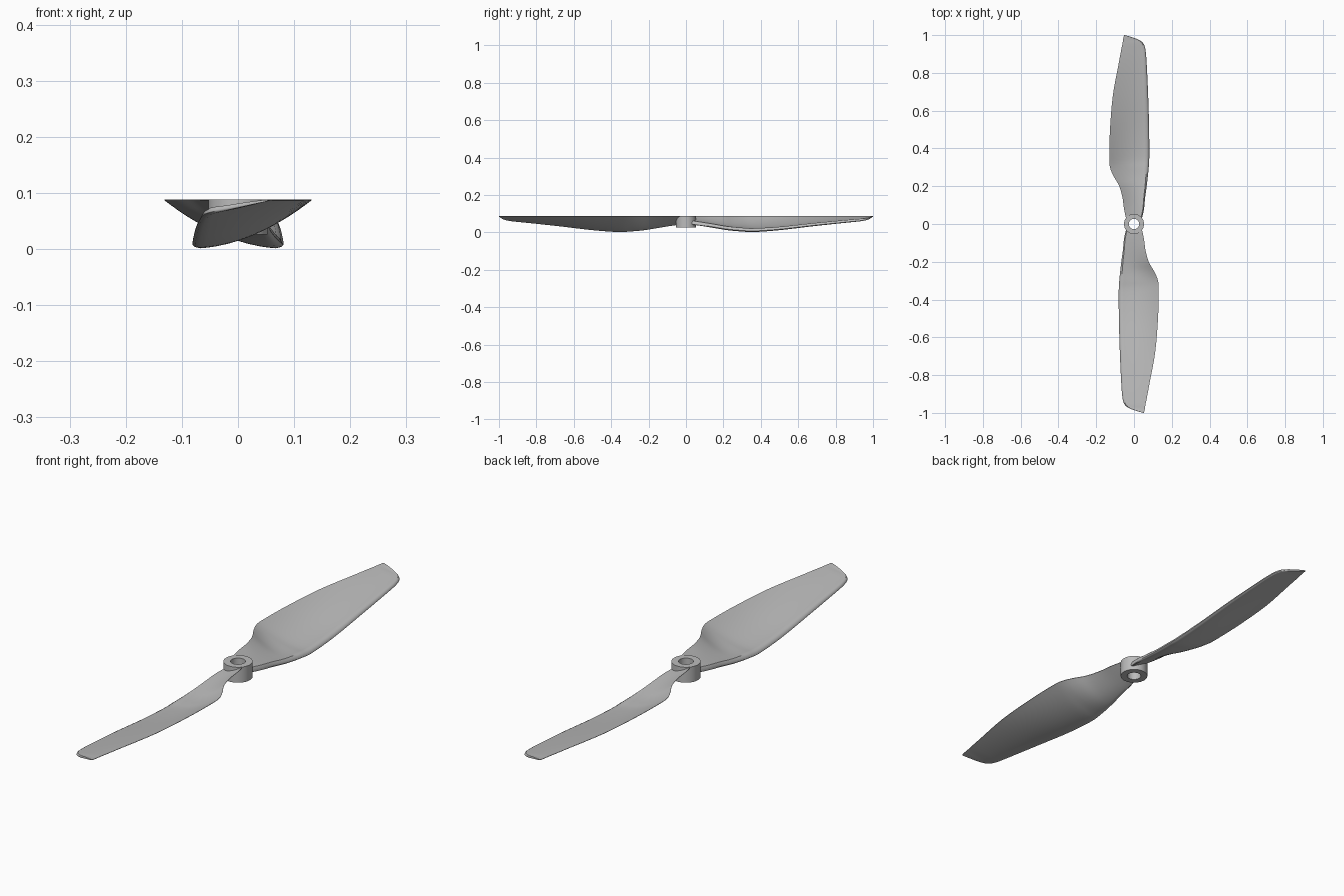
import bpy
import bmesh
import math

default_cube = bpy.data.objects.get("Cube")
if default_cube:
    bpy.data.objects.remove(default_cube, do_unlink=True)

# Single grey plastic
grey = bpy.data.materials.new("grey plastic")
grey.use_nodes = True
colour = (0.5, 0.5, 0.5, 1.0)
grey.diffuse_color = colour
grey.node_tree.nodes["Principled BSDF"].inputs["Base Color"].default_value = colour

HUB_RADIUS, HOLE_RADIUS = 0.053, 0.027
HUB_BOTTOM, HUB_TOP = 0.026, 0.088

# Blade stations: y, trailing x, leading x, leading z, thickness, camber power
STATIONS = [
    (0.03, -0.042, 0.042, 0.040, 0.020, 1.2),
    (0.08, -0.053, 0.053, 0.033, 0.020, 1.3),
    (0.14, -0.061, 0.059, 0.024, 0.020, 1.5),
    (0.20, -0.078, 0.067, 0.014, 0.020, 1.7),
    (0.25, -0.106, 0.073, 0.008, 0.020, 1.9),
    (0.30, -0.127, 0.078, 0.004, 0.020, 1.9),
    (0.36, -0.131, 0.081, 0.001, 0.020, 1.9),
    (0.50, -0.127, 0.080, 0.011, 0.018, 1.8),
    (0.68, -0.112, 0.075, 0.032, 0.016, 1.6),
    (0.85, -0.081, 0.067, 0.050, 0.014, 1.4),
    (0.92, -0.068, 0.061, 0.057, 0.013, 1.3),
    (0.955, -0.061, 0.050, 0.062, 0.011, 1.2),
    (0.975, -0.058, 0.026, 0.068, 0.008, 1.2),
    (0.99, -0.055, -0.015, 0.077, 0.005, 1.1),
    (1.0, -0.053, -0.048, 0.084, 0.002, 1.0),
]
STEPS = 4
CHORD = [0, 0.02, 0.06, 0.12, 0.2, 0.3, 0.4, 0.5, 0.6, 0.7, 0.8, 0.9, 1]


def smooth_stations(rows):
    """Blend between stations with a Catmull-Rom curve."""
    result = []
    for i in range(len(rows) - 1):
        before, after = rows[max(i - 1, 0)], rows[min(i + 2, len(rows) - 1)]
        for k in range(STEPS):
            t = k / STEPS
            result.append([
                b + 0.5 * t * (c - a + t * (2 * a - 5 * b + 4 * c - d
                                            + t * (3 * (b - c) + d - a)))
                for a, b, c, d in zip(before, rows[i], rows[i + 1], after)])
    result.append(rows[-1])
    return result


def section(y, trail_x, lead_x, lead_z, thick, power):
    """Cambered section with a blunt leading edge and a thin trailing edge."""
    trail_z = HUB_TOP - 0.0015
    lower, upper = [], []
    for s in CHORD:
        x = lead_x + (trail_x - lead_x) * s
        z = lead_z + (trail_z - lead_z) * s ** power
        nose = min(1, math.sqrt(s / 0.06))
        depth = thick * nose * (1 - s) + 0.0015
        # Round the underside of the nose as well
        lift = 0.3 * thick * (1 - nose)
        lower.append((x, y, z + lift))
        upper.append((x, y, min(z + lift + depth, HUB_TOP)))
    return lower + upper[::-1]


def finish(bm, name):
    bmesh.ops.recalc_face_normals(bm, faces=bm.faces[:])
    mesh = bpy.data.meshes.new(name)
    bm.to_mesh(mesh)
    bm.free()
    mesh.materials.append(grey)
    obj = bpy.data.objects.new(name, mesh)
    bpy.context.collection.objects.link(obj)
    bpy.ops.object.select_all(action="DESELECT")
    obj.select_set(True)
    bpy.context.view_layer.objects.active = obj
    bpy.ops.object.shade_smooth_by_angle(angle=math.radians(35))
    return obj


def bridge(bm, first, second):
    for i in range(len(first)):
        j = (i + 1) % len(first)
        bm.faces.new((first[i], first[j], second[j], second[i]))


# Blade lofted through its sections
bm = bmesh.new()
loops = [[bm.verts.new(p) for p in section(*row)]
         for row in smooth_stations(STATIONS)]
for inner, outer in zip(loops, loops[1:]):
    bridge(bm, inner, outer)
bm.faces.new(loops[0])
bm.faces.new(loops[-1])
back_blade = finish(bm, "back_blade")

# Opposite blade, turned half way round the hub
front_blade = back_blade.copy()
front_blade.name = "front_blade"
front_blade.rotation_euler.z = math.pi
bpy.context.collection.objects.link(front_blade)

# Hub ring with a shaft hole
bm = bmesh.new()
SIDES = 48
profile = [(HUB_RADIUS, HUB_BOTTOM), (HUB_RADIUS, HUB_TOP),
           (HOLE_RADIUS, HUB_TOP), (HOLE_RADIUS, HUB_BOTTOM)]
rings = []
for radius, z in profile:
    angles = [math.tau * i / SIDES for i in range(SIDES)]
    rings.append([bm.verts.new((radius * math.cos(a), radius * math.sin(a), z))
                  for a in angles])
for i, ring in enumerate(rings):
    bridge(bm, ring, rings[(i + 1) % len(rings)])
finish(bm, "hub")
